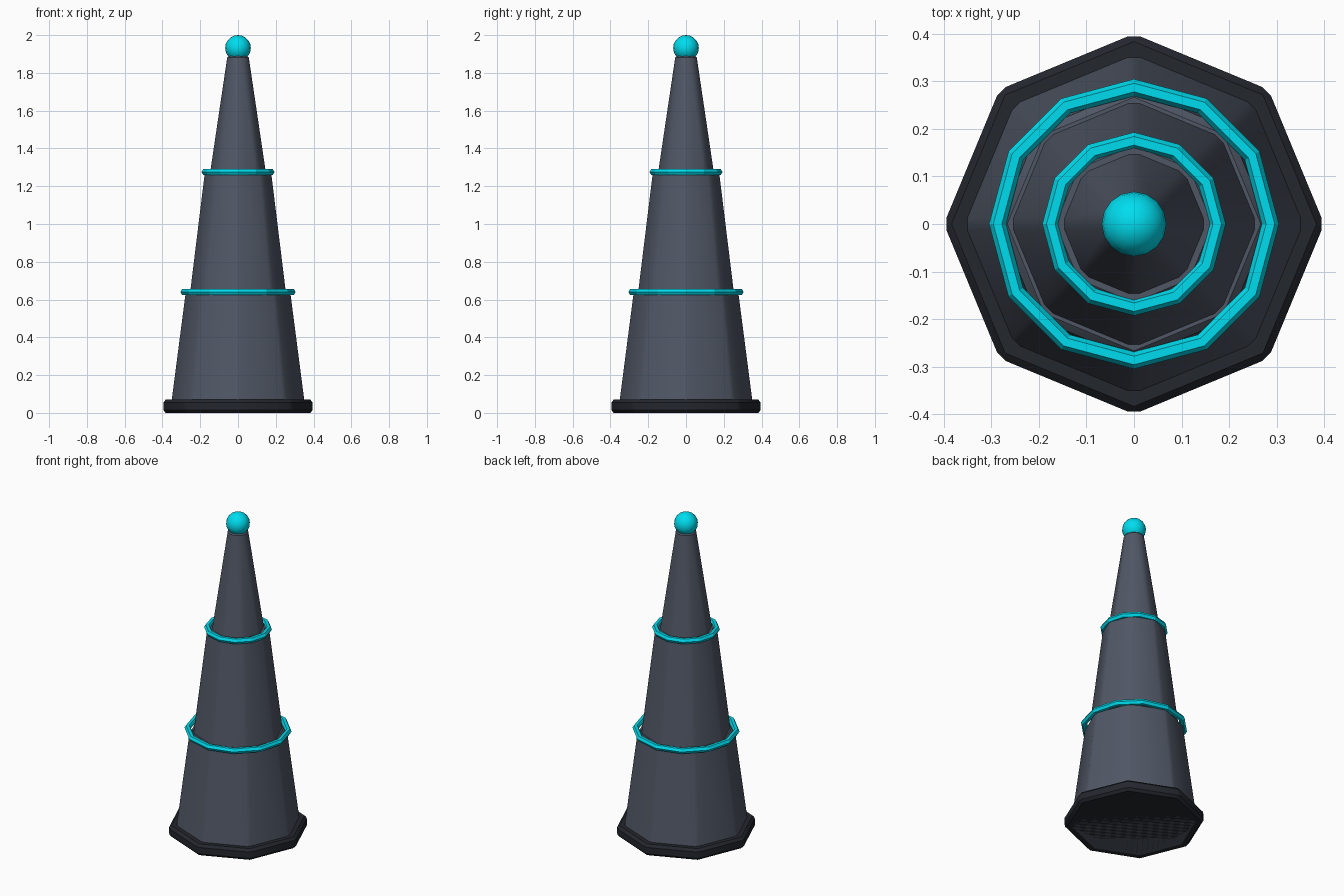
import bpy, math

if "Cube" in bpy.data.objects:
    bpy.data.objects.remove(bpy.data.objects["Cube"])


def material(name, rgb):
    m = bpy.data.materials.new(name)
    m.diffuse_color = (*rgb, 1)
    m.use_nodes = True
    m.node_tree.nodes["Principled BSDF"].inputs["Base Color"].default_value = m.diffuse_color
    return m


slate = material("slate", (0.08, 0.095, 0.13))
dark = material("dark", (0.017, 0.02, 0.027))
cyan = material("cyan", (0.0, 0.72, 0.86))


def octagon(name, r1, r2, z1, z2, bevel, mat):
    """Eight-sided tapered block with a corner on each axis and chamfered edges."""
    bpy.ops.mesh.primitive_cone_add(vertices=8, radius1=r1, radius2=r2,
                                    depth=z2 - z1, location=(0, 0, (z1 + z2) / 2))
    ob = bpy.context.object
    ob.name = name
    ob.data.materials.append(mat)
    mod = ob.modifiers.new("chamfer", 'BEVEL')
    mod.width = bevel
    mod.segments = 1
    mod.limit_method = 'ANGLE'
    mod.angle_limit = math.radians(30)
    bpy.ops.object.modifier_apply(modifier=mod.name)
    bpy.ops.object.shade_smooth_by_angle(angle=math.radians(30))
    return ob


def ring(name, radius, z):
    bpy.ops.mesh.primitive_torus_add(major_segments=12, minor_segments=6,
                                     major_radius=radius, minor_radius=0.018,
                                     location=(0, 0, z))
    ob = bpy.context.object
    ob.name = name
    ob.data.materials.append(cyan)
    bpy.ops.object.shade_flat()


# Foot plate
octagon("base_plate", 0.40, 0.40, 0.0, 0.07, 0.015, dark)

# Stepped spire sections
octagon("lower_section", 0.365, 0.282, 0.0, 0.64, 0.014, slate)
octagon("middle_section", 0.261, 0.180, 0.62, 1.28, 0.014, slate)
octagon("upper_section", 0.154, 0.060, 1.26, 1.893, 0.012, slate)

# Glowing bands at the steps
ring("lower_ring", 0.287, 0.64)
ring("upper_ring", 0.175, 1.275)

# Tip ball
bpy.ops.mesh.primitive_uv_sphere_add(segments=16, ring_count=10, radius=0.068,
                                     location=(0, 0, 1.932))
tip = bpy.context.object
tip.name = "tip_ball"
tip.data.materials.append(cyan)
bpy.ops.object.shade_smooth()
